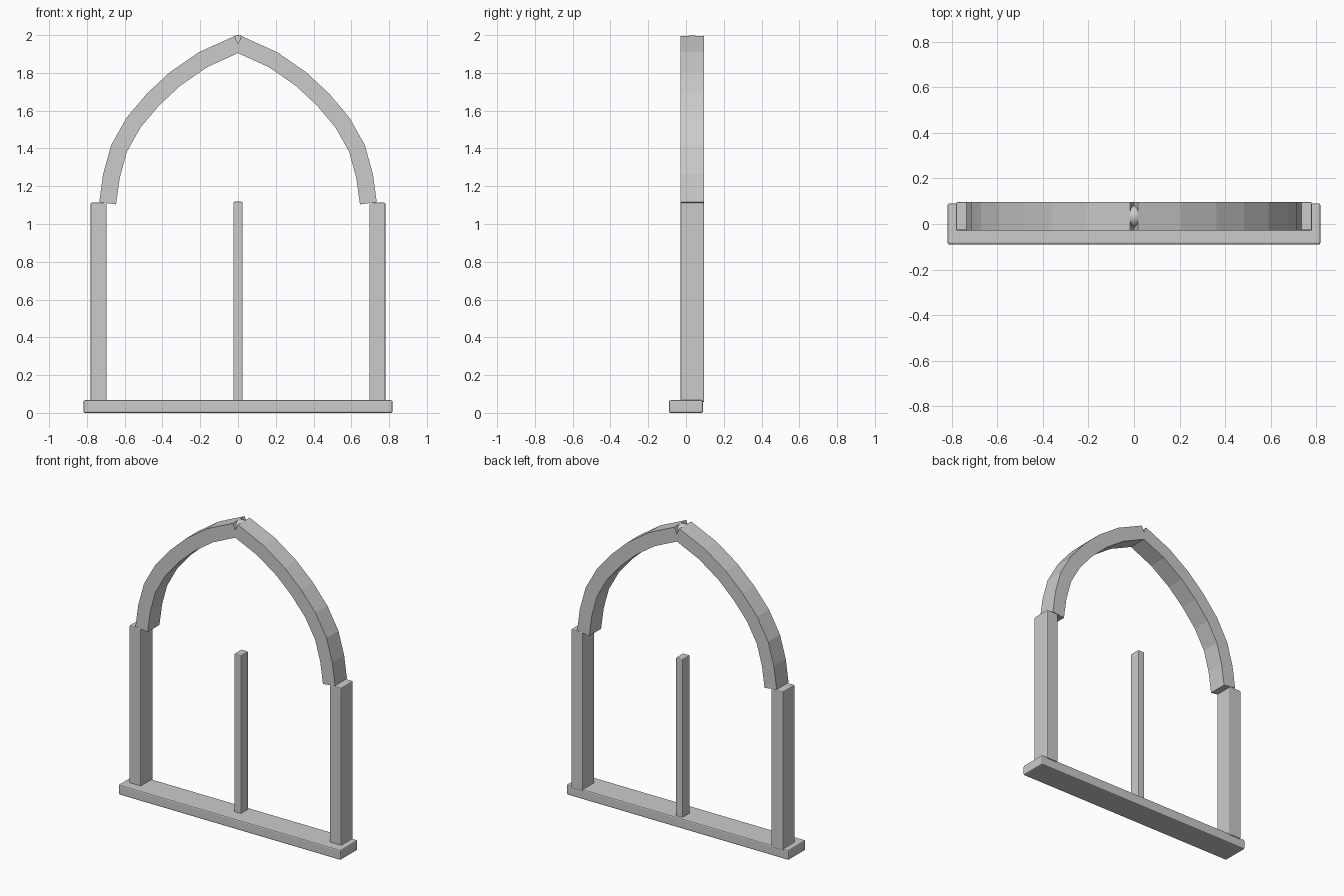
import bpy, bmesh
from mathutils import Vector

if "Cube" in bpy.data.objects:
    bpy.data.objects.remove(bpy.data.objects["Cube"])


def box(name, lo, hi, bevel):
    lo, hi = Vector(lo), Vector(hi)
    bm = bmesh.new()
    bmesh.ops.create_cube(bm, size=1)
    for v in bm.verts:
        v.co = (lo + hi) / 2 + v.co * (hi - lo)
    bmesh.ops.bevel(bm, geom=bm.edges[:], offset=bevel, segments=2,
                    profile=0.5, affect='EDGES')
    return finish(name, bm)


def finish(name, bm):
    bmesh.ops.recalc_face_normals(bm, faces=bm.faces[:])
    me = bpy.data.meshes.new(name)
    bm.to_mesh(me)
    bm.free()
    ob = bpy.data.objects.new(name, me)
    bpy.context.collection.objects.link(ob)
    return ob


def half_arch(name, side):
    # centre line of one arch half, from the springing to the apex
    path = [Vector(p) for p in [(.69, 1.11), (.67, 1.255), (.63, 1.40), (.553, 1.537),
                                (.45, 1.659), (.333, 1.768), (.185, 1.87), (0, 1.954)]]
    dirs = [(b - a).normalized() for a, b in zip(path, path[1:])]
    bm = bmesh.new()
    rings = []
    for i, p in enumerate(path):
        d0, d1 = dirs[max(i - 1, 0)], dirs[min(i, len(dirs) - 1)]
        t = (d0 + d1).normalized()
        n = Vector((t.y, -t.x)) * HALF_W / t.dot(d0)
        rings.append([bm.verts.new((side * q.x, y, q.y))
                      for q, y in ((p + n, Y0), (p + n, Y1), (p - n, Y1), (p - n, Y0))])
    for a, b in zip(rings, rings[1:]):
        for k in range(4):
            m = (k + 1) % 4
            bm.faces.new((a[k], a[m], b[m], b[k]))
    bm.faces.new(rings[0])
    bm.faces.new(rings[-1])
    return finish(name, bm)


Y0, Y1 = -0.029, 0.096   # frame depth
HALF_W = 0.045           # half the arch moulding width

# Sill and central mullion
box("sill", (-.818, -.09, 0), (.818, .09, .067), .008)
box("mullion", (-.025, -.004, .05), (.025, .072, 1.118), .006)

# Jambs and pointed arch halves
for side, label in ((-1, "left"), (1, "right")):
    xs = sorted((side * .695, side * .78))
    box(label + "_jamb", (xs[0], Y0, .057), (xs[1], Y1, 1.113), .006)
    half_arch(label + "_arch", side)

# Small boss filling the notch at the apex
bm = bmesh.new()
bmesh.ops.create_uvsphere(bm, u_segments=16, v_segments=10, radius=.048)
for v in bm.verts:
    v.co += Vector((0, (Y0 + Y1) / 2, 1.952))
for f in bm.faces:
    f.smooth = True
finish("apex_boss", bm)
